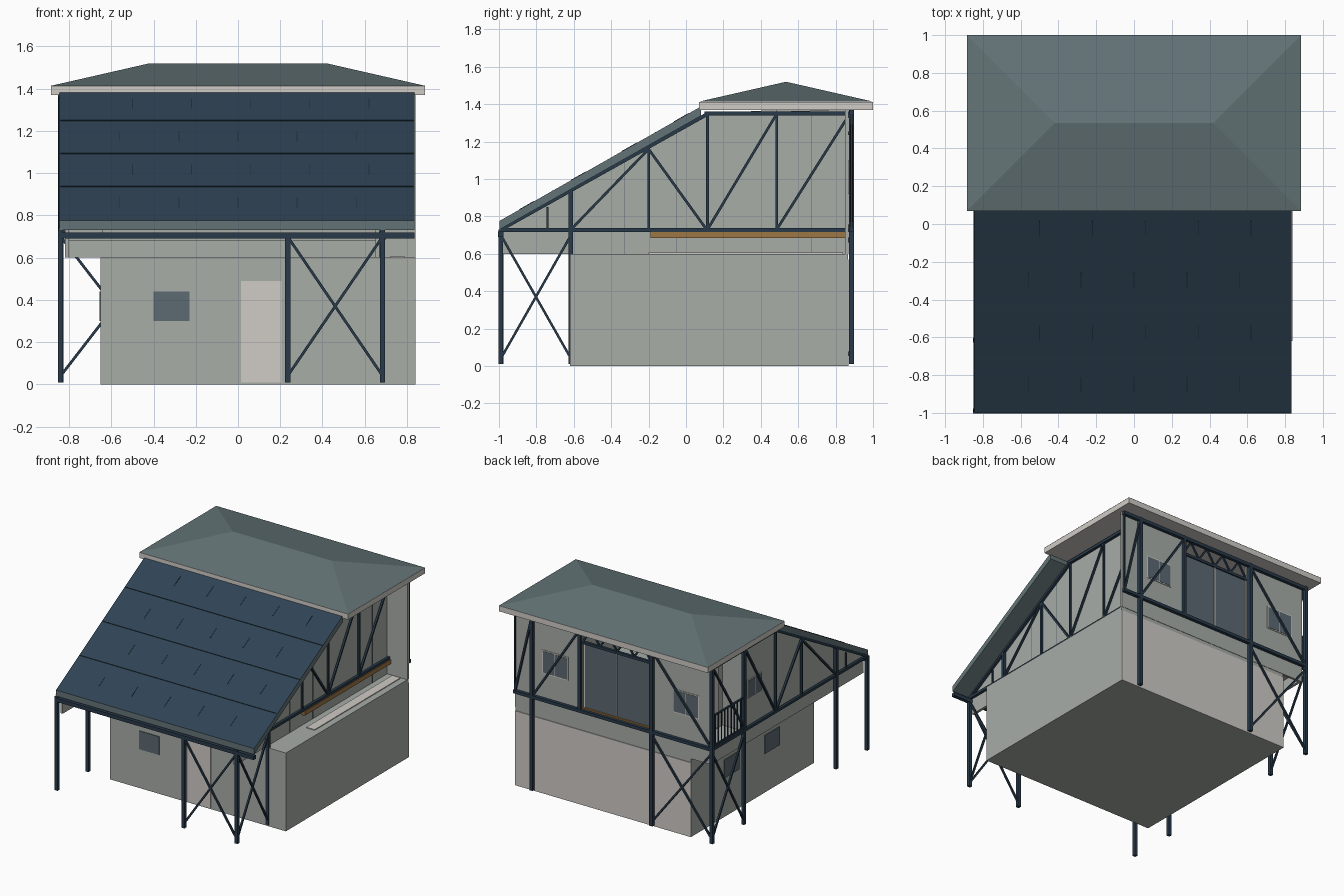
import bpy, math
from mathutils import Vector


def srgb(r, g, b):
    f = lambda c: ((c / 255 + 0.055) / 1.055) ** 2.4 if c > 10 else c / 3294
    return (f(r), f(g), f(b), 1)


def material(name, *rgb):
    m = bpy.data.materials.new(name)
    m.diffuse_color = srgb(*rgb)
    return m


WALL = material("wall grey", 168, 173, 167)
TRIM = material("pale trim", 208, 204, 198)
STEEL = material("navy steel", 40, 58, 74)
PANEL = material("panel blue", 47, 68, 85)
SEAM = material("panel seam", 34, 48, 60)
ROOF = material("roof slate", 100, 116, 119)
GLASS = material("glass slate", 92, 106, 114)
WOOD = material("deck wood", 158, 118, 66)


def mesh(name, verts, faces, *mats):
    me = bpy.data.meshes.new(name)
    me.from_pydata([tuple(v) for v in verts], [], faces)
    for m in mats:
        me.materials.append(m)
    ob = bpy.data.objects.new(name, me)
    bpy.context.collection.objects.link(ob)
    return ob


BOX = [(0, 1, 3, 2), (4, 6, 7, 5), (0, 4, 5, 1), (2, 3, 7, 6), (0, 2, 6, 4), (1, 5, 7, 3)]


def box(name, x0, x1, y0, y1, z0, z1, mat):
    return mesh(name, [(x, y, z) for x in (x0, x1) for y in (y0, y1) for z in (z0, z1)], BOX, mat)


def bar(name, a, b, w, mat=STEEL):
    """Square bar between two points."""
    a, b = Vector(a), Vector(b)
    d = (b - a).normalized()
    u = d.cross(Vector((0, 0, 1)) if abs(d.z) < 0.99 else Vector((0, 1, 0))).normalized() * w / 2
    v = d.cross(u).normalized() * w / 2
    return mesh(name, [p + s * u + t * v for p in (a, b) for s in (-1, 1) for t in (-1, 1)], BOX, mat)


def prism(name, profile, x0, x1, *mats):
    """Extrude a y-z profile along x."""
    n = len(profile)
    verts = [(x, y, z) for x in (x0, x1) for y, z in profile]
    faces = [tuple(range(n))[::-1], tuple(range(n, 2 * n))]
    faces += [(i, (i + 1) % n, n + (i + 1) % n, n + i) for i in range(n)]
    return mesh(name, verts, [f[::-1] for f in faces], *mats)


# Ground floor block, with pale back face
block = box("ground_floor", -0.65, 0.84, -0.62, 0.865, 0, 0.6, WALL)
box("back_lower_panel", -0.65, 0.84, 0.865, 0.87, 0, 0.57, TRIM)
box("ledge_strip", 0.72, 0.79, -0.2, 0.84, 0.6, 0.606, TRIM)
box("front_door", 0.015, 0.205, -0.626, -0.619, 0.01, 0.49, TRIM)
box("front_window", -0.4, -0.23, -0.626, -0.619, 0.3, 0.44, GLASS)
for y in (0.29, -0.2):
    box("lower_side_window", -0.656, -0.649, y, y + 0.18, 0.3, 0.44, GLASS)

# Upper side walls following the roof slope
prism("right_upper_wall", [(-0.98, 0.6), (0.85, 0.6), (0.85, 1.37), (0.1, 1.35), (-0.98, 0.735)],
      0.65, 0.67, WALL)
prism("left_upper_wall", [(-0.98, 0.6), (0.85, 0.6), (0.85, 0.72), (0.5, 0.72), (0.5, 1.37),
                          (0.1, 1.35), (-0.98, 0.735)], -0.82, -0.8, WALL)
for y in (-0.33, -0.05, 0.67):
    top = min(1.36, 1.3 + 0.57 * y)
    box("wall_joint", 0.67, 0.672, y - 0.002, y + 0.002, 0.6, top, GLASS)
box("upper_floor", -0.8, 0.65, -0.62, 0.85, 0.68, 0.72, WALL)

# Balcony recess on the left
box("balcony_side_wall", -0.66, -0.64, 0.5, 0.85, 0.72, 1.37, WALL)
box("balcony_end_wall", -0.8, -0.64, 0.48, 0.5, 0.72, 1.37, WALL)
box("balcony_door", -0.666, -0.659, 0.56, 0.8, 0.73, 1.2, TRIM)
for z in (0.75, 0.98):
    bar("railing_rail", (-0.84, 0.5, z), (-0.84, 0.885, z), 0.012)
for i in range(1, 10):
    y = 0.5 + i * 0.0385
    bar("railing_baluster", (-0.84, y, 0.74), (-0.84, y, 0.98), 0.007)

# Back wall with wide glazed opening
box("back_wall_left", -0.82, -0.31, 0.85, 0.868, 0.6, 1.37, WALL)
box("back_wall_right", 0.27, 0.84, 0.85, 0.868, 0.6, 1.37, WALL)
box("back_wall_sill", -0.31, 0.27, 0.85, 0.868, 0.6, 0.74, WALL)
box("sliding_door", -0.31, 0.27, 0.852, 0.862, 0.75, 1.24, GLASS)
box("door_threshold", -0.31, 0.27, 0.85, 0.875, 0.735, 0.75, WOOD)
for x in (-0.3, -0.02, 0.255):
    box("sliding_door_frame", x - 0.004, x + 0.004, 0.86, 0.867, 0.75, 1.24, TRIM)
box("transom_beam", -0.31, 0.27, 0.852, 0.872, 1.235, 1.255, STEEL)
for i in range(4):
    x = -0.31 + i * 0.145
    bar("transom_web", (x, 0.862, 1.25), (x + 0.0725, 0.862, 1.36), 0.012)
    bar("transom_web", (x + 0.0725, 0.862, 1.36), (x + 0.145, 0.862, 1.25), 0.012)

# Upper windows: pale frame, two panes
for x in (0.39, -0.72):
    box("back_window_frame", x, x + 0.22, 0.867, 0.872, 0.92, 1.1, TRIM)
    for k in (0, 1):
        x0 = x + 0.008 + k * 0.105
        box("back_window_pane", x0, x0 + 0.099, 0.868, 0.874, 0.928, 1.092, GLASS)
box("side_window_frame", -0.826, -0.819, 0.26, 0.43, 0.94, 1.08, TRIM)
for y in (0.266, 0.349):
    box("side_window_pane", -0.828, -0.82, y, y + 0.075, 0.946, 1.074, GLASS)

# Wooden deck edge
box("deck_edge", 0.672, 0.70, -0.19, 0.86, 0.685, 0.718, WOOD)

# Side trusses
XR, XL, YF, YB = 0.685, -0.84, -0.99, 0.885
for x in (XR, XL):
    bar("front_post", (x, YF, 0.01), (x, YF, 0.73), 0.024)
    bar("middle_post", (x, -0.615, 0.01), (x, -0.615, 0.94), 0.024)
    bar("back_post", (x, YB, 0.01), (x, YB, 1.37), 0.026)
    bar("bottom_chord", (x, YF, 0.728), (x, YB, 0.728), 0.02)
    bar("sloped_chord", (x, YF, 0.73), (x, 0.11, 1.345), 0.02)
    bar("top_chord", (x, 0.1, 1.35), (x, YB, 1.35), 0.022)
    bar("stub_post", (x, -0.74, 0.73), (x, -0.74, 0.85), 0.01)
    for y, z in ((-0.2, 1.16), (0.115, 1.35), (0.485, 1.35)):
        bar("truss_vertical", (x, y, 0.73), (x, y, z), 0.014)
    for a, b in (((-0.615, 0.73), (-0.2, 1.16)), ((-0.2, 1.16), (0.11, 0.73)),
                 ((0.115, 0.73), (0.48, 1.34)), ((0.485, 0.73), (0.87, 1.34))):
        bar("truss_diagonal", (x, *a), (x, *b), 0.014)
bar("front_inner_post", (0.235, YF, 0.01), (0.235, YF, 0.72), 0.026)
bar("balcony_post", (XL, 0.5, 0.01), (XL, 0.5, 1.36), 0.024)
bar("back_inner_post", (-0.33, YB, 0.01), (-0.33, YB, 1.37), 0.026)
bar("back_short_post", (0.28, YB, 0.73), (0.28, YB, 1.37), 0.022)
bar("back_end_post", (0.83, YB, 0.73), (0.83, YB, 1.37), 0.012)

# Cross beams and back diagonals
bar("front_beam", (-0.84, YF, 0.705), (0.835, YF, 0.705), 0.028)
bar("back_beam", (-0.84, YB, 0.728), (0.84, YB, 0.728), 0.024)
bar("back_top_beam", (-0.84, YB, 1.355), (0.84, YB, 1.355), 0.024)
for x0, x1 in ((0.28, 0.685), (0.685, 0.83), (-0.33, -0.84)):
    bar("back_diagonal", (x0, YB, 1.35), (x1, YB, 0.73), 0.014)


# Crossed bracing below the floor
def cross(a, b):
    for z0, z1 in ((0.04, 0.7), (0.7, 0.04)):
        bar("cross_brace", (*a, z0), (*b, z1), 0.013)


cross((0.235, YF), (XR, YF))
cross((XR, YF), (XR, -0.615))
cross((-0.33, YB), (XL, YB))
cross((XL, YB), (XL, 0.5))

# Sloped panel roof: slate slab with blue top face
slab = prism("panel_roof", [(-0.997, 0.73), (0.08, 1.338), (0.08, 1.388), (-0.997, 0.776)],
             -0.845, 0.835, ROOF, PANEL)
for p in slab.data.polygons:
    if abs(p.normal.z) > 0.5 and p.center.z > 1.06:
        p.material_index = 1

# Panel seams lying on the slope
slope = (1.388 - 0.776) / 1.077


def on_slope(x, y):
    return (x, y, 0.776 + slope * (y + 0.997))


for r in range(1, 4):
    y = -0.99 + r * 0.275
    bar("panel_row_seam", on_slope(-0.84, y), on_slope(0.83, y), 0.004, SEAM)
for r in range(4):
    for c in range(1, 6):
        x, y = -0.84 + c * 0.28 + (r % 2) * 0.06, -0.99 + r * 0.275
        bar("panel_joint", on_slope(x, y + 0.1), on_slope(x, y + 0.18), 0.004, SEAM)

# Hipped roof over a pale fascia
box("fascia", -0.885, 0.885, 0.07, 1.0, 1.37, 1.413, TRIM)
mesh("hip_roof", [(-0.885, 0.07, 1.414), (0.885, 0.07, 1.414), (0.885, 1, 1.414), (-0.885, 1, 1.414),
                  (-0.42, 0.535, 1.52), (0.42, 0.535, 1.52)],
     [(0, 1, 5, 4), (1, 2, 5), (2, 3, 4, 5), (3, 0, 4), (3, 2, 1, 0)], ROOF)

# Make every surface face outward
import bmesh
for ob in bpy.data.objects:
    bm = bmesh.new()
    bm.from_mesh(ob.data)
    bmesh.ops.recalc_face_normals(bm, faces=bm.faces)
    bm.to_mesh(ob.data)
    bm.free()
